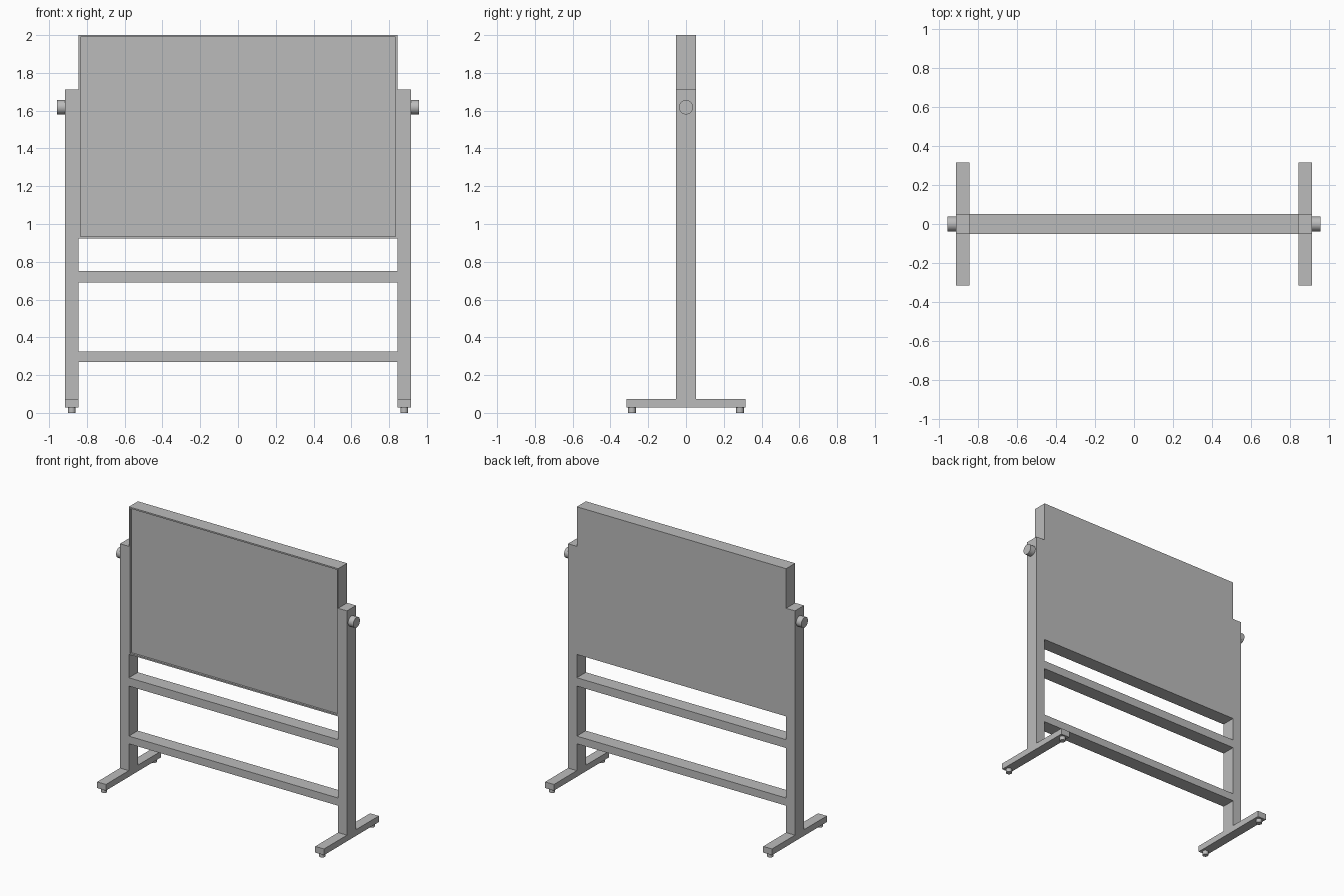
import bpy
import bmesh
from math import pi
from mathutils import Matrix, Vector

if "Cube" in bpy.data.objects:
    bpy.data.objects.remove(bpy.data.objects["Cube"], do_unlink=True)

grey = bpy.data.materials.new("plain_grey")
grey.use_nodes = True
grey.diffuse_color = (0.5, 0.5, 0.5, 1)
grey.node_tree.nodes["Principled BSDF"].inputs["Base Color"].default_value = grey.diffuse_color

HALF_DEPTH = 0.052
POST_IN, POST_OUT = 0.845, 0.916
POST_MID = (POST_IN + POST_OUT) / 2


def add_object(name, bm):
    mesh = bpy.data.meshes.new(name)
    bm.to_mesh(mesh)
    bm.free()
    mesh.materials.append(grey)
    obj = bpy.data.objects.new(name, mesh)
    bpy.context.collection.objects.link(obj)
    return obj


def box_mesh(low, high):
    low, high = Vector(low), Vector(high)
    bm = bmesh.new()
    bmesh.ops.create_cube(bm, size=1, matrix=Matrix.Translation((low + high) / 2)
                          @ Matrix.Diagonal((*(high - low), 1)))
    return bm


def box(name, low, high):
    return add_object(name, box_mesh(low, high))


def cylinder(name, centre, radius, length, turn=Matrix()):
    bm = bmesh.new()
    bmesh.ops.create_cone(bm, cap_ends=True, segments=32, radius1=radius, radius2=radius,
                          depth=length, matrix=Matrix.Translation(centre) @ turn)
    for face in bm.faces:
        face.smooth = len(face.verts) == 4
    for edge in bm.edges:
        edge.smooth = all(face.smooth for face in edge.link_faces)
    return add_object(name, bm)


# Board with a thin raised rim around the recessed front panel
bm = box_mesh((-POST_IN, -HALF_DEPTH, 0.922), (POST_IN, HALF_DEPTH, 2))
bm.normal_update()
front = min(bm.faces, key=lambda f: f.calc_center_median().y)
bmesh.ops.inset_region(bm, faces=[front], thickness=0.015)
bm.normal_update()
wall = bmesh.ops.extrude_discrete_faces(bm, faces=[front])
bmesh.ops.translate(bm, verts=wall["faces"][0].verts, vec=(0, 0.015, 0))
bmesh.ops.recalc_face_normals(bm, faces=bm.faces)
add_object("board", bm)

# Cross rails
for name, bottom, top in (("upper_rail", 0.691, 0.752), ("lower_rail", 0.27, 0.326)):
    box(name, (-POST_IN, -HALF_DEPTH, bottom), (POST_IN, HALF_DEPTH, top))

# Posts, feet, knobs and levelling pads on both sides
for side, s in (("left", 1), ("right", -1)):
    x_low, x_high = sorted((s * POST_IN, s * POST_OUT))
    box(side + "_post", (x_low, -HALF_DEPTH, 0.074), (x_high, HALF_DEPTH, 1.711))
    box(side + "_foot", (x_low, -0.316, 0.029), (x_high, 0.316, 0.074))
    cylinder(side + "_knob", (s * 0.936, 0, 1.618), 0.038, 0.044,
             Matrix.Rotation(pi / 2, 4, "Y"))
    for end, y in (("front", -0.286), ("back", 0.286)):
        cylinder(f"{side}_{end}_pad", (s * POST_MID, y, 0.015), 0.02, 0.03)
